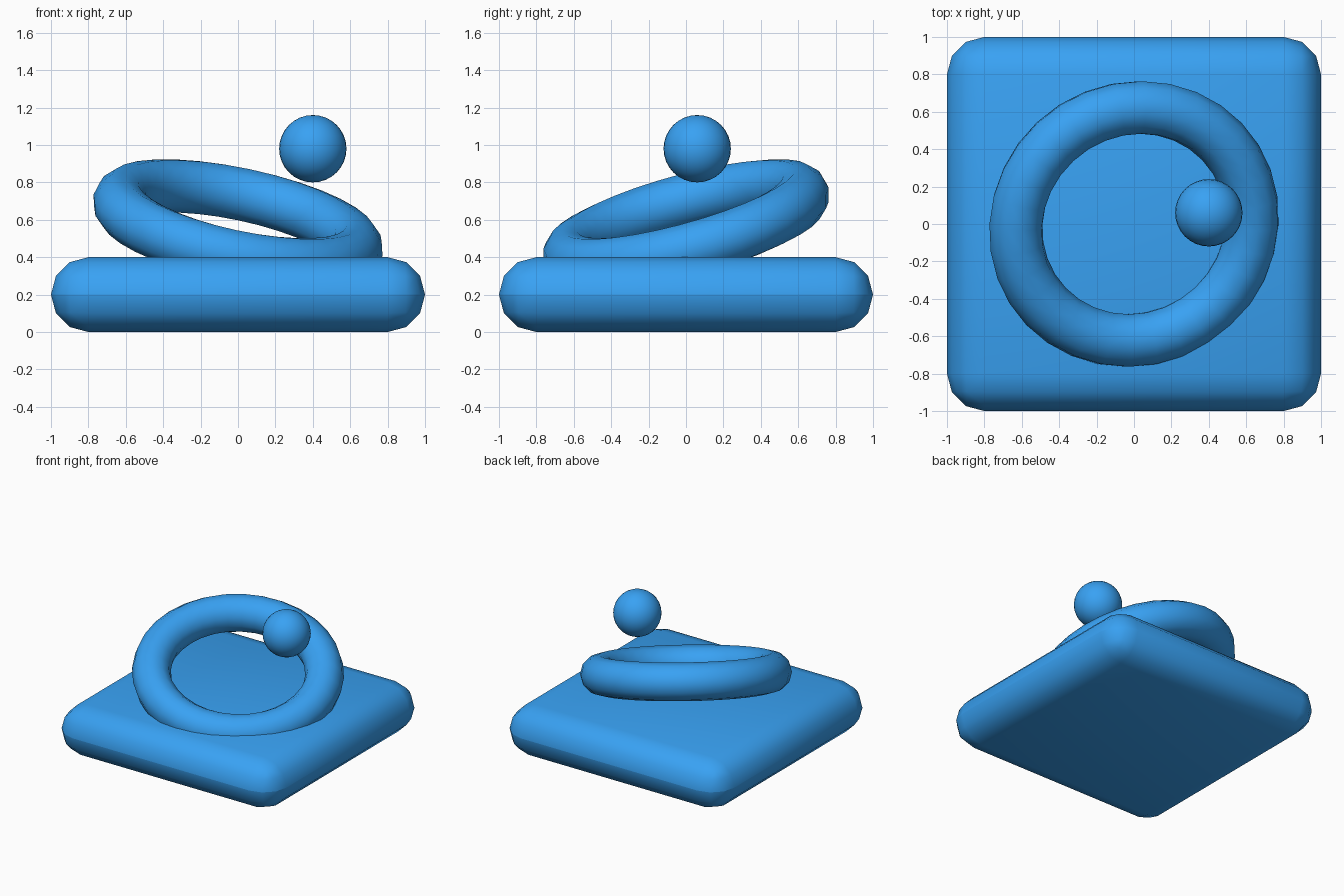
import bpy, math

if "Cube" in bpy.data.objects:
    bpy.data.objects.remove(bpy.data.objects["Cube"])

mat = bpy.data.materials.new("blue")
mat.diffuse_color = (0.04, 0.36, 0.9, 1)
mat.use_nodes = True
mat.node_tree.nodes["Principled BSDF"].inputs["Base Color"].default_value = mat.diffuse_color


def finish(name, angle=180):
    ob = bpy.context.object
    ob.name = name
    ob.data.materials.append(mat)
    bpy.ops.object.shade_smooth_by_angle(angle=math.radians(angle))
    return ob


# Square slab with fully rounded edges
bpy.ops.mesh.primitive_cube_add(size=1, location=(0, 0, 0.2))
slab = bpy.context.object
slab.scale = (2, 2, 0.4)
bpy.ops.object.transform_apply(location=False, rotation=False, scale=True)
bevel = slab.modifiers.new("round_edges", 'BEVEL')
bevel.width = 0.1999
bevel.segments = 3
bevel.limit_method = 'NONE'
bpy.ops.object.modifier_apply(modifier=bevel.name)
finish("base_slab", 40)

# Tilted ring sunk into the slab
bpy.ops.mesh.primitive_torus_add(
    major_radius=0.645, minor_radius=0.145, major_segments=32, minor_segments=12,
    location=(0, 0, 0.57), rotation=(math.radians(15), math.radians(12), 0))
finish("tilted_ring")

# Small ball touching the ring
bpy.ops.mesh.primitive_uv_sphere_add(
    radius=0.18, segments=32, ring_count=16, location=(0.4, 0.06, 0.98))
finish("ball")
